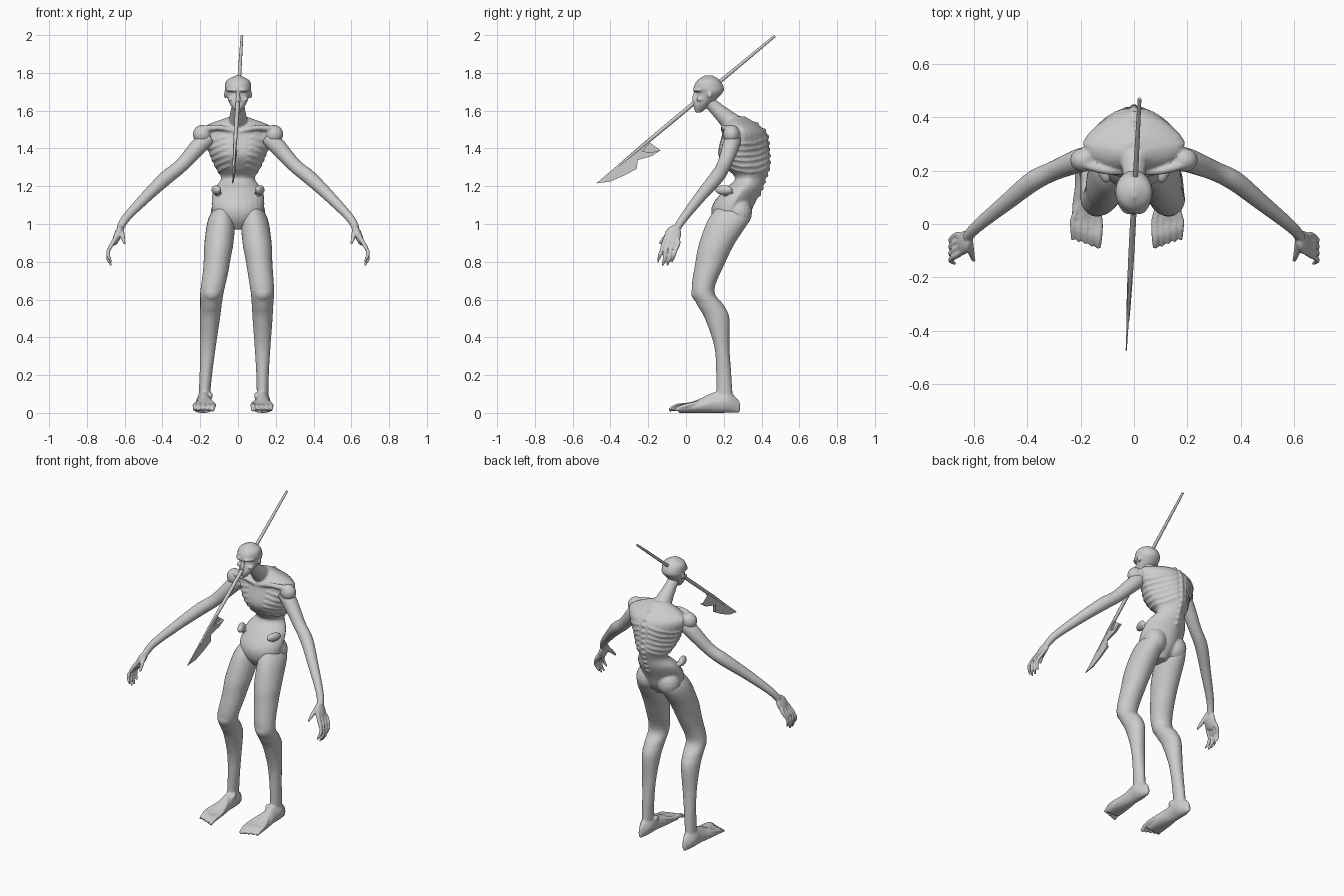
import bpy, bmesh, math
from mathutils import Vector, Matrix, Euler

cube = bpy.data.objects.get("Cube")
if cube:
    bpy.data.objects.remove(cube, do_unlink=True)

grey = bpy.data.materials.new("pale_grey")
grey.use_nodes = True
colour = (0.6, 0.6, 0.6, 1)
grey.diffuse_color = colour
grey.node_tree.nodes["Principled BSDF"].inputs["Base Color"].default_value = colour


def flowing(rows, steps=5):
    """Add rows between the given ones along a smooth spline."""
    rows = [Vector(row) for row in rows]
    padded = [rows[0]] + rows + [rows[-1]]
    result = []
    for before, start, end, after in zip(padded, padded[1:], padded[2:], padded[3:]):
        leaving, arriving = (end - before) / 2, (after - start) / 2
        for step in range(steps):
            t = step / steps
            ease = t * t * (3 - 2 * t)
            result.append(start.lerp(end, ease) + leaving * t * (1 - t) ** 2 - arriving * t * t * (1 - t))
    return result + [rows[-1]]


def loft(bm, rings):
    """Skin a closed tube through equal rings of points."""
    loops = [[bm.verts.new(point) for point in ring] for ring in rings]
    count = len(loops[0])
    for lower, upper in zip(loops, loops[1:]):
        for i in range(count):
            j = (i + 1) % count
            bm.faces.new((lower[i], lower[j], upper[j], upper[i]))
    bm.faces.new(loops[0][::-1])
    bm.faces.new(loops[-1])


def oval(centre, across, along, taper=0, count=24):
    """Oval ring around a centre; taper narrows its far end."""
    ring = []
    for i in range(count):
        angle = math.tau * i / count
        narrowing = 1 - taper * max(0, math.sin(angle))
        ring.append(centre + across * math.cos(angle) * narrowing + along * math.sin(angle))
    return ring


def stack(bm, rows, middle=lambda z: 0, taper=0):
    """Pile level ovals given as (height, front, back, half width)."""
    loft(bm, [oval(Vector((middle(z), (front + back) / 2, z)), Vector((half, 0, 0)),
                   Vector((0, (back - front) / 2, 0)), taper)
              for z, front, back, half in flowing(rows)])


def tube(bm, points, count=12):
    """Round tube flowing through (x, y, z, radius) points."""
    points = flowing(points)
    rings = []
    for i, point in enumerate(points):
        ahead = points[min(i + 1, len(points) - 1)].xyz
        behind = points[max(i - 1, 0)].xyz
        direction = (ahead - behind).normalized()
        reference = Vector((0, 0, 1)) if abs(direction.z) < 0.9 else Vector((0, 1, 0))
        across = direction.cross(reference).normalized() * point.w
        rings.append(oval(point.xyz, across, direction.cross(across), count=count))
    loft(bm, rings)


def blob(bm, place, size, turn=(0, 0, 0)):
    """Rounded lump of bone or muscle."""
    angles = Euler([math.radians(angle) for angle in turn])
    matrix = Matrix.LocRotScale(Vector(place), angles, Vector(size))
    bmesh.ops.create_uvsphere(bm, u_segments=16, v_segments=10, radius=1, matrix=matrix)


def finish(bm, name, voxel=0):
    """Make the object, fusing overlapping pieces into one skin if asked."""
    bmesh.ops.recalc_face_normals(bm, faces=bm.faces)
    mesh = bpy.data.meshes.new(name)
    bm.to_mesh(mesh)
    bm.free()
    mesh.materials.append(grey)
    part = bpy.data.objects.new(name, mesh)
    bpy.context.collection.objects.link(part)
    bpy.ops.object.select_all(action='DESELECT')
    part.select_set(True)
    bpy.context.view_layer.objects.active = part
    if voxel:
        fuse = part.modifiers.new("fuse", 'REMESH')
        fuse.mode = 'VOXEL'
        fuse.voxel_size = voxel
        soften = part.modifiers.new("soften", 'SMOOTH')
        soften.iterations = 2
        for modifier in (fuse.name, soften.name):
            bpy.ops.object.modifier_apply(modifier=modifier)
    bpy.ops.object.shade_smooth_by_angle(angle=math.radians(40))


# Torso: stooped back, hollow waist, jutting hips
TORSO = [(1.57, .24, .31, .04), (1.52, .2, .39, .17), (1.47, .19, .43, .19), (1.37, .17, .44, .15),
         (1.3, .21, .44, .12), (1.24, .26, .42, .09), (1.18, .2, .4, .13), (1.1, .14, .36, .14),
         (1.03, .14, .33, .12), (.97, .18, .28, .04)]
NARROWING = .3
body_rows = flowing(TORSO, 20)


def body_level(height):
    return min(body_rows, key=lambda row: abs(row[0] - height))


bm = bmesh.new()
stack(bm, TORSO, taper=NARROWING)
tube(bm, [(0, .11, 1.66, .035), (0, .16, 1.61, .037), (0, .27, 1.51, .06)])
for knob in range(12):  # vertebrae
    z, front, back, half = body_level(1.53 - knob * .034)
    blob(bm, (0, back - .004, z), (.013, .014, .012))
for side in (1, -1):
    # Ribs wrap from the spine down to the front
    for rib in range(6):
        path = []
        for step in range(9):
            angle = math.radians(75 - step * 18)
            sag = .035 * math.sin(math.pi * step / 8)
            z, front, back, half = body_level(1.46 - rib * .03 - sag)
            reach = half * math.cos(angle) * (1 - NARROWING * max(0, math.sin(angle)))
            depth = (front + back) / 2 + (back - front) / 2 * math.sin(angle)
            path.append((side * reach, depth, z, .006))
        tube(bm, path, 8)
    # Collar bone, shoulder and shoulder blade
    tube(bm, [(side * .01, .2, 1.49, .012), (side * .1, .2, 1.51, .015), (side * .2, .23, 1.5, .02)])
    blob(bm, (side * .19, .24, 1.475), (.05, .045, .05))
    blob(bm, (side * .1, .35, 1.45), (.055, .02, .065), (0, side * 15, side * -38))
    # Hip crest and buttock
    blob(bm, (side * .115, .2, 1.18), (.022, .05, .026), (0, 0, side * -20))
    blob(bm, (side * .075, .28, 1.06), (.07, .07, .08))
finish(bm, "torso", .0065)

# Head: skull with brow, sunken eyes, nose and narrow jaw
bm = bmesh.new()
stack(bm, [(1.59, .05, .08, .01), (1.63, .04, .13, .04), (1.69, .06, .19, .065), (1.72, .04, .2, .07),
           (1.76, .06, .18, .06), (1.787, .1, .14, .01)])
tube(bm, [(0, .05, 1.7, .008), (0, .045, 1.66, .013), (0, .05, 1.64, .01)])
for side in (1, -1):
    tube(bm, [(0, .05, 1.71, .01), (side * .03, .05, 1.71, .011), (side * .056, .08, 1.71, .008)])
    blob(bm, (side * .04, .075, 1.66), (.015, .02, .012))
    blob(bm, (side * .068, .125, 1.685), (.006, .014, .02))
finish(bm, "head", .0045)

# Limbs are built on the left and mirrored for the right
LEG = [(1.1, .18, .32, .03), (1.03, .12, .34, .07), (.9, .07, .26, .077), (.8, .05, .21, .07),
       (.65, .03, .15, .063), (.57, .06, .2, .057), (.5, .1, .23, .053), (.35, .15, .23, .042),
       (.2, .16, .24, .033), (.05, .16, .25, .03)]
# Foot rows are (y, half width, height)
FOOT = [(.285, .01, .06), (.22, .04, .12), (.15, .04, .11), (.06, .05, .07), (-.04, .05, .03)]
for name, side in (("left", 1), ("right", -1)):
    # Leg with kneecap, ankle, foot and toes
    bm = bmesh.new()
    stack(bm, LEG, middle=lambda z: min(.13, .2 - z * .11))
    blob(bm, (.13, .065, .635), (.046, .038, .045))
    blob(bm, (.098, .165, .09), (.013, .02, .02))
    loft(bm, [oval(Vector((.13, y, tall / 2)), Vector((half, 0, 0)), Vector((0, 0, tall / 2)), .25)
              for y, half, tall in flowing(FOOT)])
    for toe in range(5):
        x = .08 + toe * .024
        thick = .014 if toe == 0 else .011
        tip = -.09 + toe * .008
        tube(bm, [(.11 + toe * .008, .12, .07, thick), (x, .02, .043, thick),
                  (x, tip + .04, .034, thick), (x, tip, .013, thick * .7)], 10)
    for vert in bm.verts:
        vert.co.z = max(vert.co.z, 0)
        if side < 0:  # the right foot stands wider
            vert.co.x = -vert.co.x - max(0, .055 - vert.co.z * .073)
    finish(bm, name + "_leg", .006)

    # Arm reaching out, down and forward
    bm = bmesh.new()
    tube(bm, [(.15, .25, 1.46, .04), (.2, .24, 1.42, .045), (.3, .2, 1.31, .037), (.38, .16, 1.245, .038),
              (.48, .08, 1.15, .031), (.59, -.01, 1.035, .023), (.625, -.05, .975, .02)], 20)
    # Palm, thumb and hooked fingers
    blob(bm, (.638, -.07, .94), (.02, .044, .058), (-18, -20, 0))
    tube(bm, [(.62, -.06, .975, .016), (.61, -.11, .93, .012), (.6, -.14, .895, .006)], 10)
    for finger, lift in enumerate((.02, 0, 0, .02)):
        y = -.115 + finger * .025
        tube(bm, [(.635, y / 2 - .04, .95, .011), (.66, y, .905, .012), (.685, y - .015, .86, .01),
                  (.685, y - .025, .81 + lift, .01), (.67, y - .035, .78 + lift, .005)], 10)
    for vert in bm.verts:
        vert.co.x *= side
    finish(bm, name + "_arm", .005)


# Spear driven through the head
def lean(y):
    """Sideways drift of the spear along its length."""
    return y * .053 - .004


bm = bmesh.new()
tube(bm, [(lean(y), y, 1.605 + .83 * y, radius)
          for y, radius in ((-.36, .006), (-.2, .01), (.04, .011), (.47, .007))])
finish(bm, "spear_shaft")

# Flat barbed point, thinner towards the tip
POINT = [(-.475, 1.215), (-.34, 1.33), (-.25, 1.41), (-.2, 1.45), (-.19, 1.43), (-.23, 1.385), (-.19, 1.378),
         (-.135, 1.39), (-.18, 1.36), (-.27, 1.335), (-.31, 1.29), (-.26, 1.293), (-.33, 1.255), (-.4, 1.225)]
bm = bmesh.new()
sheets = [[bm.verts.new((lean(y) + face * (.01 + y / 60), y, z)) for y, z in POINT] for face in (-1, 1)]
for sheet in sheets:
    bm.faces.new(sheet)
for i, (near, far) in enumerate(zip(*sheets)):
    bm.faces.new((sheets[0][i - 1], near, far, sheets[1][i - 1]))
bmesh.ops.triangulate(bm, faces=[face for face in bm.faces if len(face.verts) > 4])
finish(bm, "spear_point")
